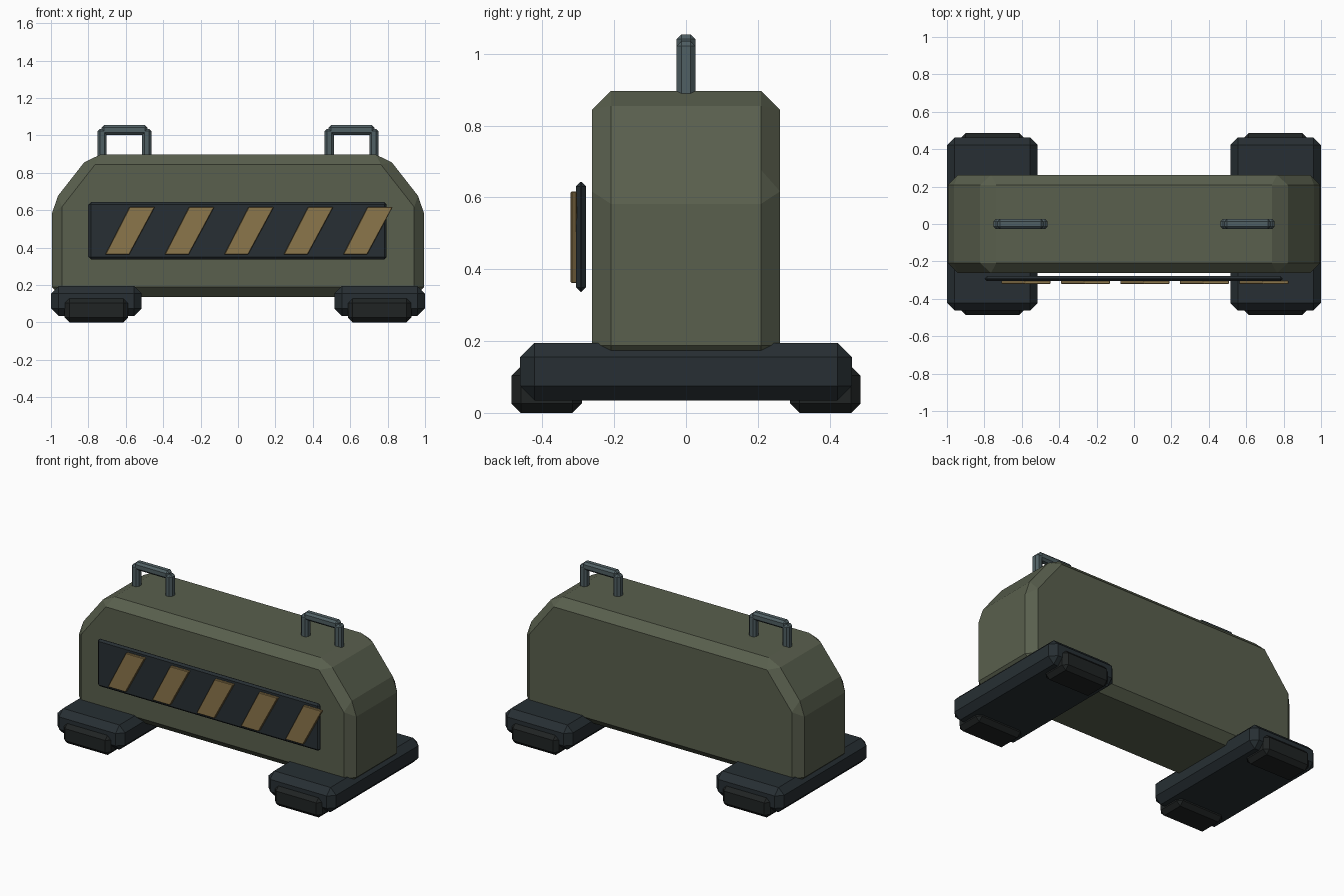
import bpy, bmesh

if "Cube" in bpy.data.objects:
    bpy.data.objects.remove(bpy.data.objects["Cube"])


def material(name, rgb):
    m = bpy.data.materials.new(name)
    m.diffuse_color = (*rgb, 1)
    m.use_nodes = True
    m.node_tree.nodes["Principled BSDF"].inputs["Base Color"].default_value = m.diffuse_color
    return m


OLIVE = material("olive_paint", (0.10, 0.115, 0.075))
DARK = material("dark_metal", (0.02, 0.028, 0.033))
RUBBER = material("rubber", (0.014, 0.017, 0.017))
OCHRE = material("ochre_paint", (0.26, 0.18, 0.07))
STEEL = material("grey_steel", (0.08, 0.115, 0.125))


def prism(name, profile, y0, y1, bevel, mat):
    """Extrude an x-z profile from y0 to y1 and chamfer all its edges."""
    bm = bmesh.new()
    face = bm.faces.new([bm.verts.new((x, y0, z)) for x, z in profile])
    ext = bmesh.ops.extrude_face_region(bm, geom=[face])
    moved = [v for v in ext["geom"] if isinstance(v, bmesh.types.BMVert)]
    bmesh.ops.translate(bm, vec=(0, y1 - y0, 0), verts=moved)
    bmesh.ops.recalc_face_normals(bm, faces=bm.faces[:])
    if bevel:
        bmesh.ops.bevel(bm, geom=bm.edges[:], offset=bevel, segments=1,
                        affect='EDGES', clamp_overlap=True)
    bmesh.ops.recalc_face_normals(bm, faces=bm.faces[:])
    me = bpy.data.meshes.new(name)
    bm.to_mesh(me)
    bm.free()
    me.materials.append(mat)
    ob = bpy.data.objects.new(name, me)
    bpy.context.collection.objects.link(ob)
    return ob


def box(name, x, y, z, bevel, mat):
    rect = [(x[0], z[0]), (x[1], z[0]), (x[1], z[1]), (x[0], z[1])]
    return prism(name, rect, y[0], y[1], bevel, mat)


# Chamfered barrier body with sloping shoulders
half = [(0.995, 0.135), (0.995, 0.635), (0.79, 0.897)]
prism("barrier_body", half + [(-x, z) for x, z in reversed(half)],
      -0.262, 0.262, 0.053, OLIVE)

# Warning panel with slanted stripes, on the front only
box("warning_panel", (-0.798, 0.795), (-0.306, -0.279), (0.337, 0.643), 0.012, DARK)
for i in range(5):
    x = -0.71 + i * 0.318
    prism(f"warning_stripe_{i + 1}",
          [(x, 0.362), (x + 0.128, 0.362), (x + 0.265, 0.616), (x + 0.13, 0.616)],
          -0.321, -0.303, 0.003, OCHRE)

for side, s in (("left", -1), ("right", 1)):
    # Cross foot and its two rubber end pads
    c = s * 0.757
    box(f"{side}_foot", (c - 0.242, c + 0.242), (-0.462, 0.462), (0.035, 0.195), 0.04, DARK)
    for end, e in (("front", -1), ("back", 1)):
        y = sorted((e * 0.29, e * 0.486))
        box(f"{side}_{end}_pad", (c - 0.17, c + 0.17), y, (0, 0.13), 0.026, RUBBER)

    # Lifting handle: two posts and a bar
    h = s * 0.607
    for k, d in (("outer", s * 0.12), ("inner", -s * 0.12)):
        box(f"{side}_handle_{k}_post", (h + d - 0.025, h + d + 0.025),
            (-0.026, 0.026), (0.875, 1.035), 0.013, STEEL)
    box(f"{side}_handle_bar", (h - 0.122, h + 0.122), (-0.026, 0.026), (1.002, 1.054), 0.013, STEEL)
